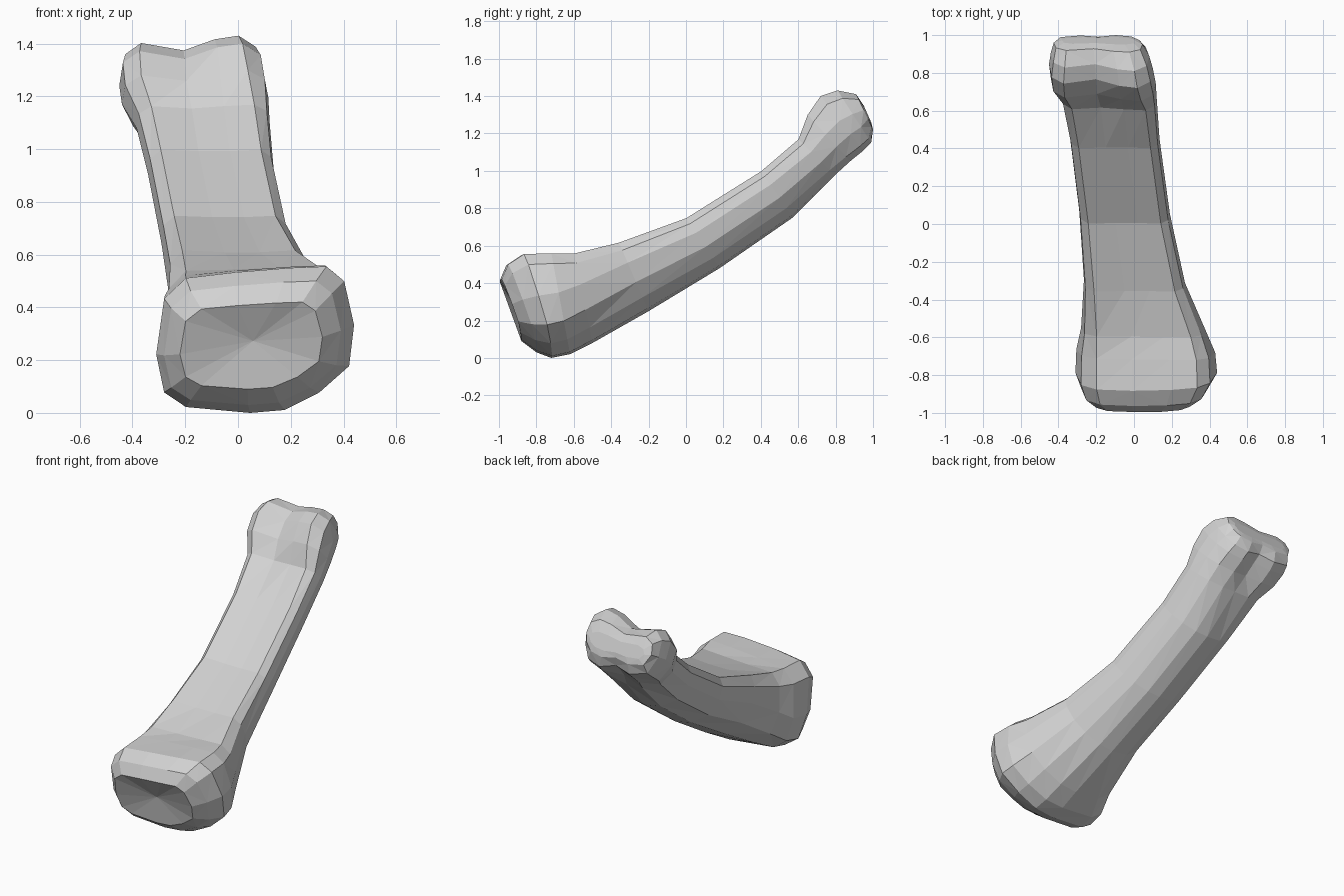
import bpy, bmesh
from mathutils import Vector

if "Cube" in bpy.data.objects:
    bpy.data.objects.remove(bpy.data.objects["Cube"])

# Cross-sections (u across -1..1, t from underside 0 to upper side 1)
BASE = [(-.05, 0), (.3, .02), (.65, .14), (.95, .32), (1, .6), (.9, .9), (.72, 1),
        (.35, .99), (-.2, .96), (-.7, .92), (-.92, .78), (-1, .4), (-.92, .14), (-.7, .04)]
SHAFT = [(0, 0), (.35, .04), (.7, .2), (.92, .42), (1, .7), (.96, .88), (.8, .99),
         (.3, .97), (-.2, .97), (-.8, .99), (-.97, .85), (-1, .6), (-.85, .28), (-.45, .06)]
HEAD = [(0, .1), (.4, 0), (.75, .08), (.93, .3), (1, .55), (.95, .85), (.7, 1),
        (.35, .95), (-.1, .8), (-.72, .9), (-.95, .75), (-1, .45), (-.85, .12), (-.4, .02)]

# Stations: underside y, z, upper y, z, left x, right x, profile blend (0 base, 1 shaft, 2 head)
STATIONS = [
    (-.88, .09, -1.0, .42, -.22, .32, 0),
    (-.80, .03, -.97, .50, -.28, .39, 0),
    (-.72, .00, -.89, .555, -.31, .44, 0),
    (-.62, .02, -.72, .56, -.305, .43, .1),
    (-.50, .08, -.60, .56, -.28, .38, .5),
    (-.20, .25, -.36, .62, -.265, .27, 1),
    (.18, .48, .00, .75, -.29, .19, 1),
    (.57, .75, .40, 1.00, -.34, .135, 1),
    (.80, .97, .60, 1.17, -.385, .12, 1.3),
    (.88, 1.05, .65, 1.30, -.44, .115, 1.8),
    (.95, 1.11, .72, 1.40, -.45, .10, 2),
    (.99, 1.15, .81, 1.43, -.44, .08, 2),
    (1.0, 1.22, .91, 1.41, -.425, .045, 2),
    (.99, 1.26, .95, 1.35, -.38, .01, 2),
]


def section(k):
    a, b = (BASE, SHAFT) if k <= 1 else (SHAFT, HEAD)
    f = k if k <= 1 else k - 1
    return [(p[0] + (q[0] - p[0]) * f, p[1] + (q[1] - p[1]) * f) for p, q in zip(a, b)]


bm = bmesh.new()
rings = []
for yb, zb, yt, zt, xl, xr, k in STATIONS:
    ring = []
    for u, t in section(k):
        x = (xl + xr) / 2 + u * (xr - xl) / 2
        y = yb + (yt - yb) * t
        if k == 0:                       # joint face turns slightly to one side
            y += .10 * max(0, x - .1)
        ring.append(bm.verts.new((x, y, zb + (zt - zb) * t)))
    rings.append(ring)

# Skin between the stations
n = len(BASE)
for a, b in zip(rings, rings[1:]):
    for i in range(n):
        j = (i + 1) % n
        bm.faces.new((a[i], a[j], b[j], b[i]))

# Closed ends: shallow hollow joint face at the base, flat at the head
for ring, push in ((rings[0], .025), (rings[-1], 0)):
    mid = sum((v.co for v in ring), Vector()) / n
    c = bm.verts.new(mid + Vector((0, push, push * .5)))
    for i in range(n):
        bm.faces.new((ring[i], ring[(i + 1) % n], c))

# Faceted look
bmesh.ops.triangulate(bm, faces=bm.faces[:], quad_method='SHORT_EDGE')
bmesh.ops.recalc_face_normals(bm, faces=bm.faces[:])

mesh = bpy.data.meshes.new("finger_bone")
bm.to_mesh(mesh)
bm.free()
bone = bpy.data.objects.new("finger_bone", mesh)
bpy.context.collection.objects.link(bone)

mat = bpy.data.materials.new("light_grey_bone")
mat.diffuse_color = (.65, .65, .65, 1)
mat.use_nodes = True
mat.node_tree.nodes["Principled BSDF"].inputs["Base Color"].default_value = mat.diffuse_color
mesh.materials.append(mat)
